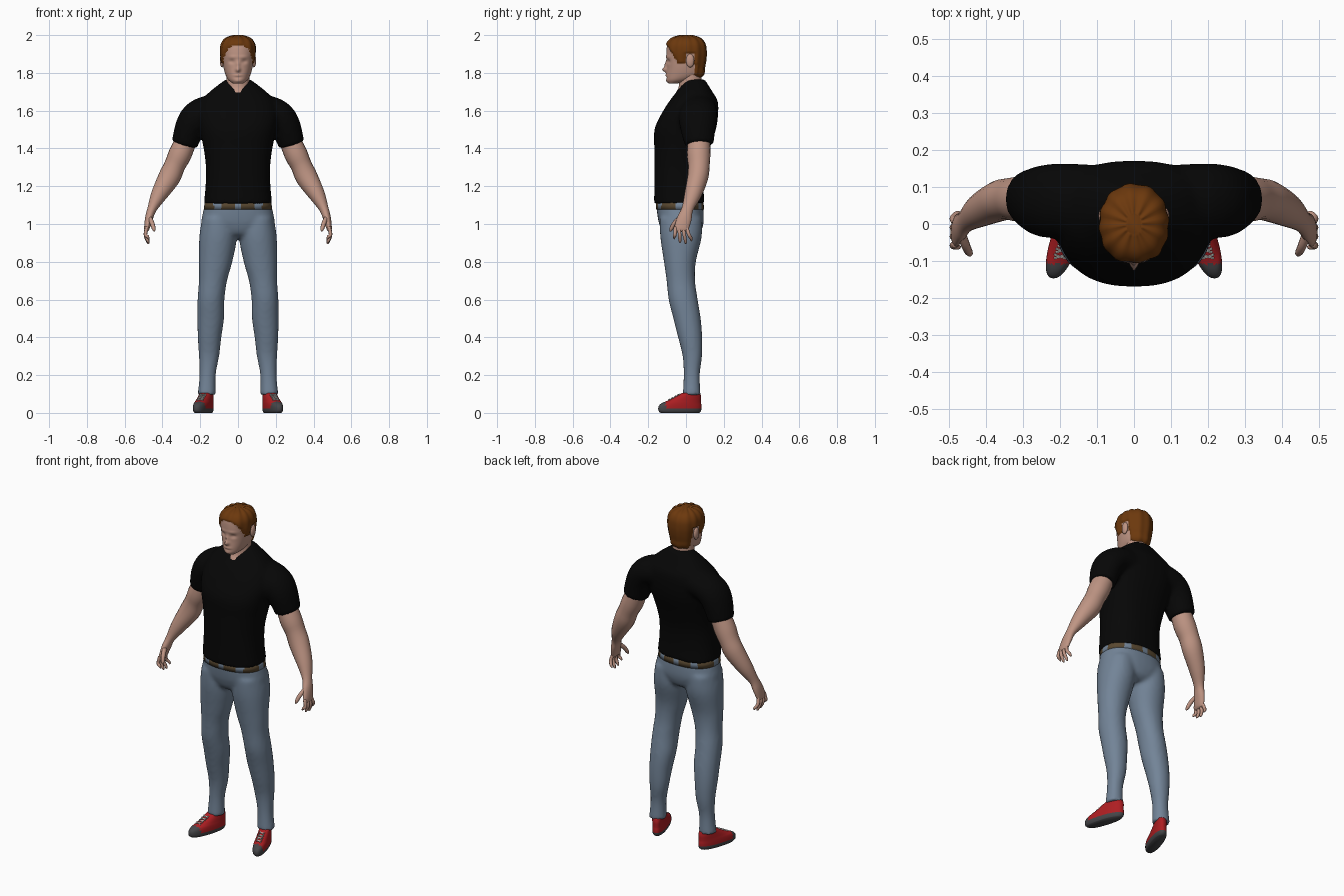
import bpy, bmesh, math
from mathutils import Vector, Matrix

cube = bpy.data.objects.get("Cube")
if cube:
    bpy.data.objects.remove(cube, do_unlink=True)


def material(name, *rgb):
    mat = bpy.data.materials.new(name)
    mat.use_nodes = True
    mat.diffuse_color = (*rgb, 1)
    bsdf = next(n for n in mat.node_tree.nodes if n.type == "BSDF_PRINCIPLED")
    bsdf.inputs["Base Color"].default_value = (*rgb, 1)
    bsdf.inputs["Roughness"].default_value = 0.8
    return mat


skin = material("skin", 0.52, 0.3, 0.23)
hair = material("brown hair", 0.15, 0.04, 0.004)
black = material("black cotton", 0.002, 0.002, 0.002)
denim = material("blue denim", 0.17, 0.23, 0.31)
leather = material("brown leather", 0.1, 0.065, 0.03)
red = material("red canvas", 0.42, 0.013, 0.016)
rubber = material("dark rubber", 0.06, 0.06, 0.065)
white = material("white lace", 0.7, 0.68, 0.64)


def spline(rows, steps):
    """Smoothly interpolate between rows of numbers."""
    out = []
    last = len(rows) - 1
    for i in range(last):
        a, b, c, d = (rows[min(max(i + k, 0), last)] for k in (-1, 0, 1, 2))
        for s in range(steps):
            t = s / steps
            out.append([q + t * ((r - p) + t * ((2 * p - 5 * q + 4 * r - e)
                        + t * (3 * q - p - 3 * r + e))) / 2
                        for p, q, r, e in zip(a, b, c, d)])
    return out + [list(rows[-1])]


def bridge(bm, rings):
    """Join rings of points into a closed body."""
    loops = [[bm.verts.new(p) for p in ring] for ring in rings]
    for low, high in zip(loops, loops[1:]):
        for i in range(len(low)):
            bm.faces.new((low[i - 1], low[i], high[i], high[i - 1]))
    bm.faces.new(loops[0])
    bm.faces.new(loops[-1])


def unit_ring(sides, power):
    for i in range(sides):
        a = math.tau * i / sides
        yield [math.copysign(abs(f(a)) ** (2 / power), f(a)) for f in (math.cos, math.sin)]


def stack(bm, rows, side=1, sides=32, steps=4, power=2.3):
    """Horizontal sections given as z, x from, x to, y from, y to."""
    bridge(bm, [[Vector((side * (x0 + x1 + u * (x1 - x0)) / 2,
                         (y0 + y1 + v * (y1 - y0)) / 2, z))
                 for u, v in unit_ring(sides, power)]
                for z, x0, x1, y0, y1 in spline(rows, steps)])


def centred(rows):
    return [(z, -w, w, y0, y1) for z, w, y0, y1 in rows]


def tube(bm, rows, side=1, sides=20, steps=4):
    """Sections square to a path, given as x, y, z and two radii."""
    path = spline(rows, steps)
    centres = [Vector(p[:3]) for p in path]
    rings = []
    for i, p in enumerate(path):
        along = centres[min(i + 1, len(path) - 1)] - centres[max(i - 1, 0)]
        across = Vector((0, 1, 0)).cross(along).normalized()
        deep = along.normalized().cross(across)
        ring = [centres[i] + across * u * p[3] + deep * v * p[4] for u, v in unit_ring(sides, 2)]
        rings.append([Vector((side * q.x, q.y, q.z)) for q in ring])
    bridge(bm, rings)


def finish(bm, name, mats, rule=None, blend=0):
    bmesh.ops.recalc_face_normals(bm, faces=bm.faces)
    for face in bm.faces:
        face.smooth = True
        if rule:
            face.material_index = rule(face.calc_center_median())
    mesh = bpy.data.meshes.new(name)
    bm.to_mesh(mesh)
    bm.free()
    obj = bpy.data.objects.new(name, mesh)
    bpy.context.collection.objects.link(obj)
    for mat in mats:
        mesh.materials.append(mat)
    if blend:
        remesh = obj.modifiers.new("fuse", "REMESH")
        remesh.mode = "VOXEL"
        remesh.voxel_size = blend
        remesh.use_smooth_shade = True
        relax = obj.modifiers.new("relax", "SMOOTH")
        relax.factor = 0.5
        relax.iterations = 5
    return obj


# Shirt: torso and both sleeves fused together
bm = bmesh.new()
stack(bm, centred([
    (1.108, .181, -.169, .099), (1.2, .172, -.168, .092), (1.3, .17, -.168, .098),
    (1.4, .182, -.168, .125), (1.5, .203, -.167, .158), (1.58, .215, -.132, .17),
    (1.65, .195, -.088, .168), (1.7, .15, -.05, .14), (1.74, .1, -.02, .115),
    (1.765, .065, 0, .1)]), power=2.4)
for side in (1, -1):
    tube(bm, [(.08, .07, 1.61, .085, .09), (.19, .065, 1.59, .08, .1),
              (.245, .062, 1.535, .08, .098), (.284, .07, 1.42, .07, .077)], side)
finish(bm, "shirt", [black], blend=0.011)

# Jeans: hips and both legs fused together
bm = bmesh.new()
stack(bm, centred([(1.1, .176, -.157, .09), (1.05, .188, -.152, .094),
                   (1, .19, -.142, .092), (.95, .12, -.12, .075), (.925, .06, -.08, .04)]))
for side in (1, -1):
    stack(bm, [
        (1.03, .02, .19, -.14, .085), (.93, .006, .205, -.136, .083), (.8, .03, .207, -.117, .052),
        (.7, .058, .207, -.103, .048), (.6, .072, .214, -.092, .062), (.5, .074, .215, -.067, .078),
        (.4, .088, .213, -.042, .086), (.3, .1, .207, -.018, .085), (.2, .118, .204, -.012, .073),
        (.095, .118, .214, -.018, .078)], side, power=2.1)
finish(bm, "jeans", [denim], blend=0.011)

# Belt showing between denim loops
bm = bmesh.new()
stack(bm, centred([(1.078, .181, -.16, .095), (1.12, .176, -.16, .093)]), sides=96, steps=2)
finish(bm, "belt", [leather, denim],
       lambda c: int(abs(math.cos(4 * math.atan2(c.y + .03, c.x))) > .88))

# Neck
bm = bmesh.new()
stack(bm, centred([(1.64, .075, -.05, .1), (1.69, .07, -.055, .095), (1.72, .064, -.04, .088),
                   (1.76, .061, -.035, .083), (1.82, .06, -.03, .08)]), power=2)
finish(bm, "neck", [skin])


# Head: one dense body with soft facial bumps and a raised hair area
def is_hair(c):
    if c.y < -.05:
        line = 1.945 - 1.6 * max(c.y + .1, 0)
    elif c.y < 0:
        line = 1.85
    else:
        line = 1.9 if c.y < .045 else 1.772
    return int(c.z > line)


bm = bmesh.new()
stack(bm, centred([
    (1.745, .028, -.093, -.04), (1.762, .05, -.103, .03), (1.79, .066, -.104, .085),
    (1.83, .077, -.101, .093), (1.87, .083, -.103, .1), (1.91, .087, -.104, .102),
    (1.95, .083, -.098, .096), (1.978, .062, -.074, .074), (1.993, .02, -.028, .028)]),
    sides=72, steps=6, power=2.15)
# Each bump: x, z, spread in x, spread in z, push forward
bumps = [(0, 1.817, .011, .012, .024), (0, 1.842, .008, .018, .012), (0, 1.787, .022, .005, .005),
         (0, 1.776, .02, .004, -.003), (0, 1.756, .02, .008, .004)]
for s in (1, -1):
    bumps += [(s * .033, 1.86, .015, .01, -.009), (s * .03, 1.884, .024, .007, .004)]
bm.normal_update()
for v in bm.verts:
    if v.co.y < -.03:
        x, z = v.co.x, v.co.z
        v.co.y -= sum(push * math.exp(-((x - bx) / sx) ** 2 - ((z - bz) / sz) ** 2)
                      for bx, bz, sx, sz, push in bumps)
    if all(is_hair(f.calc_center_median()) for f in v.link_faces):
        v.co += v.normal * (.007 + .002 * math.sin(12 * math.atan2(v.co.y, v.co.x)))
finish(bm, "head", [skin, hair], is_hair)

for side, label in ((1, "left"), (-1, "right")):
    # Ear
    bm = bmesh.new()
    place = Matrix.Translation((side * .084, .022, 1.865)) @ Matrix.Diagonal((.012, .022, .036, 1))
    bmesh.ops.create_uvsphere(bm, u_segments=16, v_segments=10, radius=1, matrix=place)
    finish(bm, label + "_ear", [skin])

    # Bare arm and palm
    bm = bmesh.new()
    tube(bm, [(.25, .07, 1.5, .05, .055), (.302, .067, 1.38, .061, .062),
              (.335, .068, 1.31, .056, .057), (.365, .062, 1.245, .058, .055),
              (.418, .036, 1.155, .043, .045), (.455, .008, 1.08, .025, .031),
              (.471, -.008, 1.03, .021, .038), (.483, -.025, .975, .014, .038),
              (.486, -.027, .96, .006, .03)], side)
    finish(bm, label + "_arm", [skin])

    # Fingers and thumb
    bm = bmesh.new()
    for i in range(4):
        base, tip = -.055 + .019 * i, -.062 + .03 * i
        length = (.92, .9, .895, .91)[i]
        tube(bm, [(.482, base, .985, .009, .01), (.49, (base + tip) / 2, .945, .0095, .0095),
                  (.478, tip, length + .012, .008, .008), (.471, tip, length, .003, .003)],
             side, sides=10)
    tube(bm, [(.468, -.025, 1.035, .012, .015), (.455, -.06, 1.005, .012, .012),
              (.446, -.078, .975, .01, .01), (.442, -.083, .96, .003, .003)], side, sides=10)
    finish(bm, label + "_fingers", [skin])

    # Shoe, turned outward toward the toe
    bm = bmesh.new()
    stack(bm, [(0, .132, .198, -.135, .07), (.012, .126, .204, -.146, .08),
               (.035, .125, .205, -.145, .082), (.052, .126, .204, -.128, .08),
               (.065, .128, .202, -.097, .08), (.085, .13, .2, -.057, .08),
               (.105, .132, .198, -.022, .075)], sides=40)
    for v in bm.verts:
        v.co.x = side * (v.co.x + .3 * (.03 - v.co.y))
    finish(bm, label + "_shoe", [red, rubber], lambda c: int(c.z < .022 or c.y < -.108))

    # Laces
    bm = bmesh.new()
    for i in range(4):
        y = -.04 - .016 * i
        for turn in (.35, -.35):
            place = (Matrix.Translation((side * (.165 + .3 * (.03 - y)), y, .117 + .53 * y))
                     @ Matrix.Rotation(.49, 4, "X") @ Matrix.Rotation(turn, 4, "Z"))
            bmesh.ops.create_cube(bm, size=1, matrix=place @ Matrix.Diagonal((.034, .004, .007, 1)))
    laces = finish(bm, label + "_laces", [white])
    for face in laces.data.polygons:
        face.use_smooth = False
